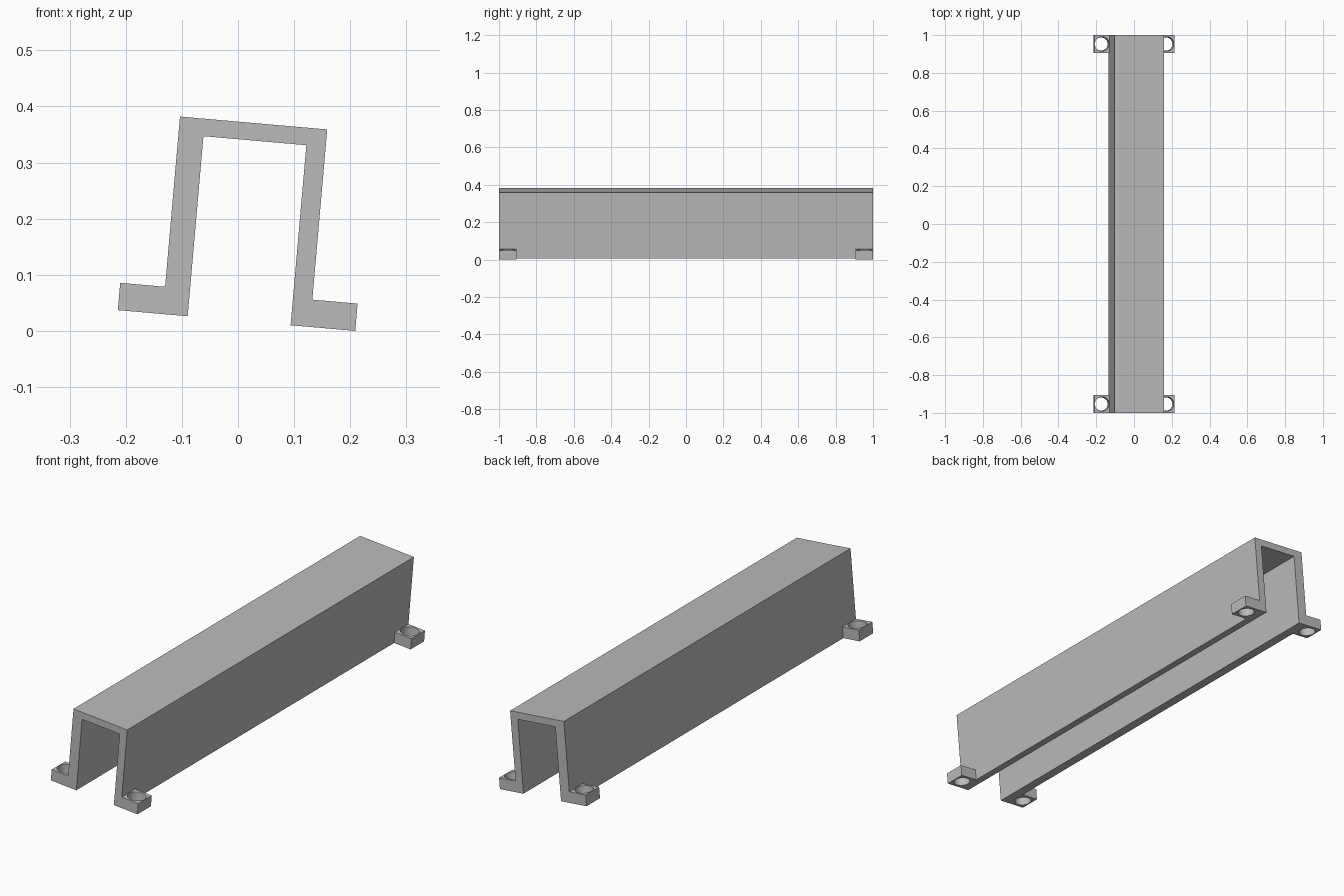
import bpy, bmesh, math
from mathutils import Matrix

cube = bpy.data.objects.get("Cube")
if cube:
    bpy.data.objects.remove(cube, do_unlink=True)

# Dimensions in the untilted cross-section
BOTTOM, FOOT_TOP, INNER_TOP, TOP = 0.0182, 0.067, 0.3403, 0.3715
LEFT_OUT, LEFT_IN, RIGHT_IN, RIGHT_OUT = -0.1363, -0.0916, 0.0925, 0.1271
FOOT_LEFT, FOOT_RIGHT = -0.2166, 0.2081
HALF_LENGTH, FOOT_LENGTH = 1.0, 0.094
TILT = math.radians(5)

grey = bpy.data.materials.new("grey")
grey.use_nodes = True
grey.diffuse_color = (0.5, 0.5, 0.5, 1)
grey.node_tree.nodes["Principled BSDF"].inputs["Base Color"].default_value = grey.diffuse_color


def make_object(name, bm):
    bmesh.ops.recalc_face_normals(bm, faces=bm.faces)
    mesh = bpy.data.meshes.new(name)
    bm.to_mesh(mesh)
    bm.free()
    mesh.materials.append(grey)
    obj = bpy.data.objects.new(name, mesh)
    bpy.context.collection.objects.link(obj)
    return obj


def extrude_profile(name, points, y0, y1):
    bm = bmesh.new()
    face = bm.faces.new([bm.verts.new((x, y0, z)) for x, z in points])
    result = bmesh.ops.extrude_face_region(bm, geom=[face])
    moved = [v for v in result["geom"] if isinstance(v, bmesh.types.BMVert)]
    bmesh.ops.translate(bm, verts=moved, vec=(0, y1 - y0, 0))
    return make_object(name, bm)


def combine(target, tool, operation):
    mod = target.modifiers.new(operation.lower(), "BOOLEAN")
    mod.operation = operation
    mod.solver = "EXACT"
    mod.object = tool
    bpy.context.view_layer.objects.active = target
    bpy.ops.object.modifier_apply(modifier=mod.name)
    bpy.data.objects.remove(tool, do_unlink=True)


# Long upside-down U channel
channel = extrude_profile("cable_channel", [
    (LEFT_OUT, BOTTOM), (LEFT_OUT, TOP), (RIGHT_OUT, TOP), (RIGHT_OUT, BOTTOM),
    (RIGHT_IN, BOTTOM), (RIGHT_IN, INNER_TOP), (LEFT_IN, INNER_TOP), (LEFT_IN, BOTTOM),
], -HALF_LENGTH, HALF_LENGTH)

# Four mounting feet, each with a slightly tapered screw hole
for wall, edge, overlap in ((LEFT_OUT, FOOT_LEFT, 0.02), (RIGHT_OUT, FOOT_RIGHT, -0.02)):
    for end in (-1, 1):
        root = wall + overlap
        foot = extrude_profile("mounting_foot", [
            (root, BOTTOM), (root, FOOT_TOP), (edge, FOOT_TOP), (edge, BOTTOM),
        ], end * HALF_LENGTH, end * (HALF_LENGTH - FOOT_LENGTH))
        combine(channel, foot, "UNION")

        bm = bmesh.new()
        centre = ((wall + edge) / 2, end * (HALF_LENGTH - FOOT_LENGTH / 2), (BOTTOM + FOOT_TOP) / 2)
        bmesh.ops.create_cone(bm, cap_ends=True, segments=48, radius1=0.0345, radius2=0.0385,
                              depth=FOOT_TOP - BOTTOM + 0.01, matrix=Matrix.Translation(centre))
        combine(channel, make_object("screw_hole_cutter", bm), "DIFFERENCE")

# Lean the whole part sideways
channel.data.transform(Matrix.Rotation(TILT, 4, "Y"))

# Smooth the hole walls, keep the edges sharp
bpy.ops.object.select_all(action="DESELECT")
channel.select_set(True)
bpy.context.view_layer.objects.active = channel
bpy.ops.object.shade_smooth_by_angle(angle=math.radians(30))
